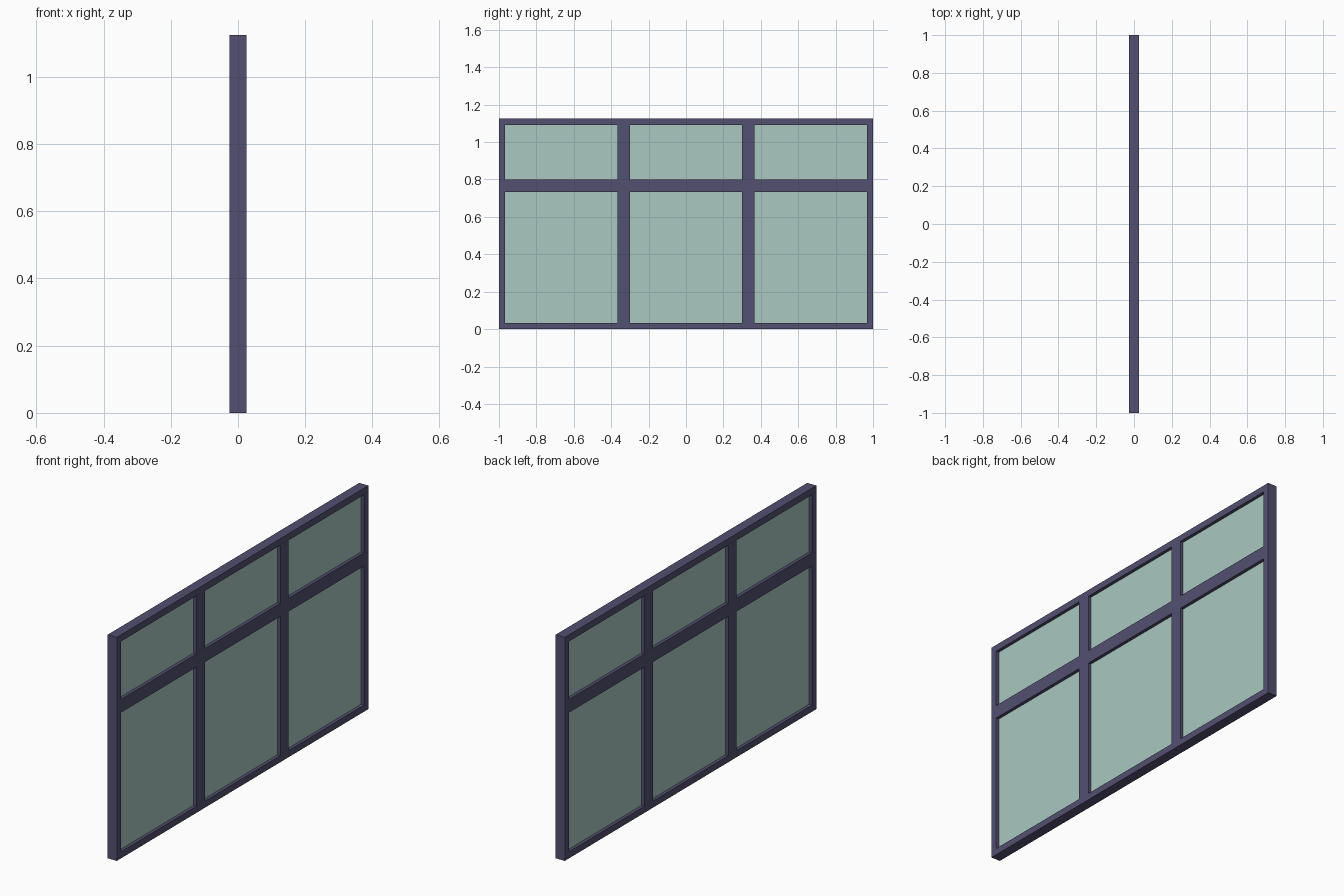
import bpy, bmesh

if "Cube" in bpy.data.objects:
    bpy.data.objects.remove(bpy.data.objects["Cube"])

H = 1.125          # overall height
D = 0.0506         # frame depth
G = 0.018          # glass depth
B = 0.0333         # border width (bars are double)
ys = [-1, -1 + B, -1/3 - B, -1/3 + B, 1/3 - B, 1/3 + B, 1 - B, 1]
zs = [0, B, 0.7333, 0.80, H - B, H]


def material(name, color):
    m = bpy.data.materials.new(name)
    m.diffuse_color = (*color, 1)
    m.use_nodes = True
    m.node_tree.nodes["Principled BSDF"].inputs["Base Color"].default_value = m.diffuse_color
    return m


def slab(name, cells, depth, mat):
    """Lay out grid cells in the YZ plane and extrude them through x."""
    bm = bmesh.new()
    for i, k in cells:
        corners = [(ys[i], zs[k]), (ys[i + 1], zs[k]),
                   (ys[i + 1], zs[k + 1]), (ys[i], zs[k + 1])]
        bm.faces.new([bm.verts.new((-depth / 2, y, z)) for y, z in corners])
    bmesh.ops.remove_doubles(bm, verts=bm.verts, dist=1e-5)
    new = bmesh.ops.extrude_face_region(bm, geom=bm.faces[:], use_keep_orig=True)
    moved = [v for v in new["geom"] if isinstance(v, bmesh.types.BMVert)]
    bmesh.ops.translate(bm, verts=moved, vec=(depth, 0, 0))
    bmesh.ops.recalc_face_normals(bm, faces=bm.faces)
    # Merge the grid cells into clean flat faces
    bmesh.ops.dissolve_limit(bm, angle_limit=0.01, verts=bm.verts, edges=bm.edges)
    mesh = bpy.data.meshes.new(name)
    bm.to_mesh(mesh)
    bm.free()
    mesh.materials.append(mat)
    obj = bpy.data.objects.new(name, mesh)
    bpy.context.collection.objects.link(obj)


frame_mat = material("frame_paint", (0.085, 0.08, 0.162))
glass_mat = material("glass", (0.40, 0.58, 0.53))

# Odd columns and rows of the grid are openings, the rest is frame
openings = [(i, k) for k in (1, 3) for i in (1, 3, 5)]
solid = [(i, k) for i in range(7) for k in range(5) if (i, k) not in openings]
slab("window_frame", solid, D, frame_mat)

# Glass panes: three tall lower ones, three short upper ones
for i, k in openings:
    row = "lower" if k == 1 else "upper"
    slab(f"{row}_pane_{i // 2 + 1}", [(i, k)], G, glass_mat)
